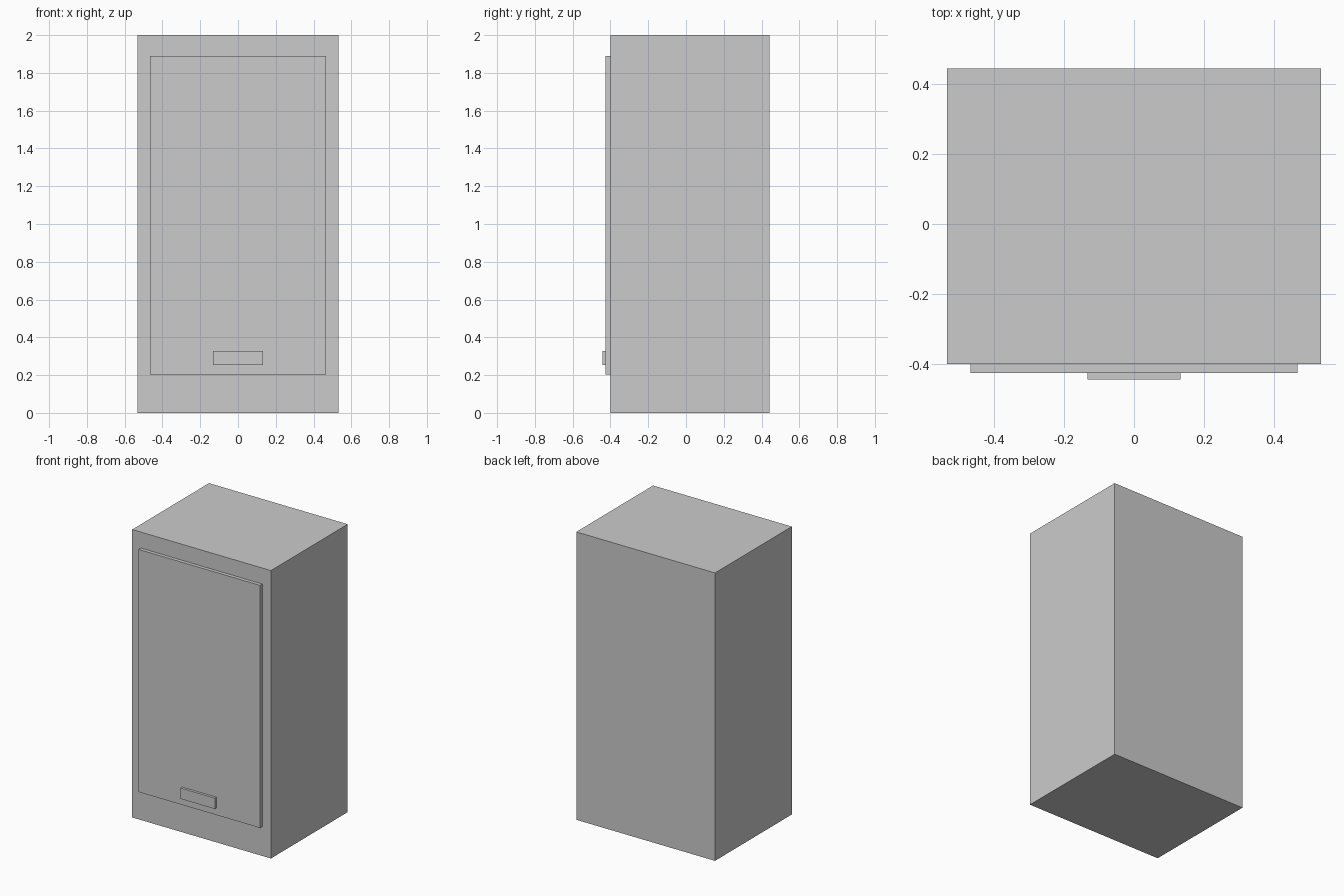
import bpy
import bmesh
from mathutils import Vector

if "Cube" in bpy.data.objects:
    bpy.data.objects.remove(bpy.data.objects["Cube"])


def box(name, lo, hi):
    """Axis-aligned box between two corners."""
    lo, hi = Vector(lo), Vector(hi)
    bm = bmesh.new()
    bmesh.ops.create_cube(bm, size=1)
    for v in bm.verts:
        v.co = (lo + hi) / 2 + v.co * (hi - lo)
    mesh = bpy.data.meshes.new(name)
    bm.to_mesh(mesh)
    bm.free()
    obj = bpy.data.objects.new(name, mesh)
    bpy.context.collection.objects.link(obj)
    return obj


FRONT, DOOR_FACE, HANDLE_FACE, BACK = -0.40, -0.425, -0.443, 0.443

# Cabinet body
box("cabinet_body", (-0.533, FRONT, 0), (0.533, BACK, 2))
# Raised door panel on the front
box("door", (-0.467, DOOR_FACE, 0.204), (0.467, FRONT, 1.889))
# Small handle plate near the bottom of the door
box("handle", (-0.132, HANDLE_FACE, 0.253), (0.132, DOOR_FACE, 0.328))
